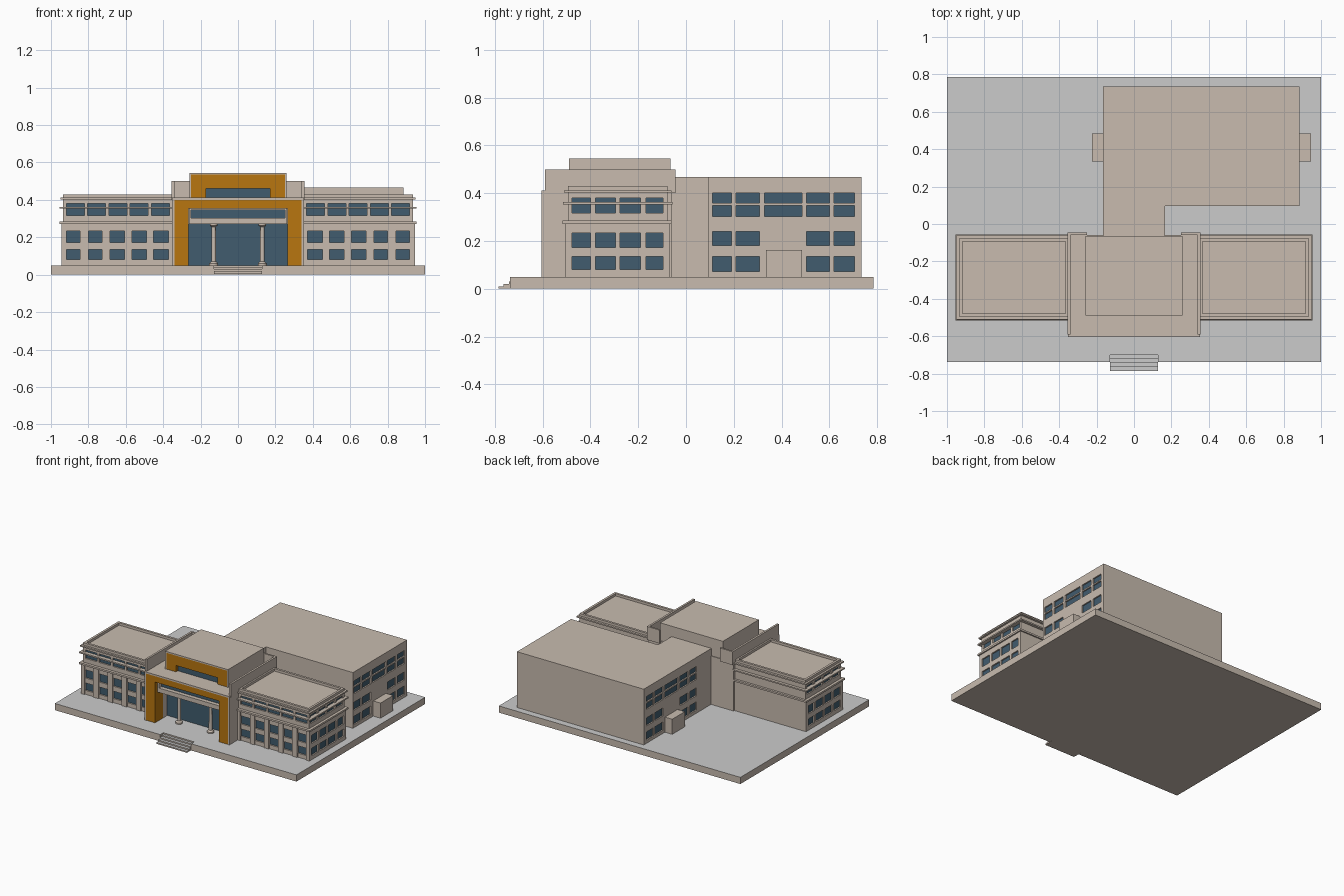
import bpy, bmesh
from math import radians, tau
from mathutils import Matrix, Vector

if "Cube" in bpy.data.objects:
    bpy.data.objects.remove(bpy.data.objects["Cube"])


def material(name, rgb):
    m = bpy.data.materials.new(name)
    m.diffuse_color = (*rgb, 1)
    m.use_nodes = True
    m.node_tree.nodes["Principled BSDF"].inputs["Base Color"].default_value = m.diffuse_color
    return m


TAN = material("stone", (0.58, 0.50, 0.43))
ORANGE = material("ochre", (0.48, 0.18, 0.005))
GLASS = material("glass", (0.053, 0.107, 0.156))


def finish(name, bm, mat):
    bmesh.ops.recalc_face_normals(bm, faces=bm.faces)
    me = bpy.data.meshes.new(name)
    bm.to_mesh(me)
    bm.free()
    if mat:
        me.materials.append(mat)
    ob = bpy.data.objects.new(name, me)
    bpy.context.collection.objects.link(ob)
    return ob


def mirror(ob):
    ob.modifiers.new("Mirror", "MIRROR").use_axis[0] = True


def boxes(name, items, mat=TAN, mirrored=False):
    """One object made of boxes (x0, x1, y0, y1, z0, z1)."""
    bm = bmesh.new()
    for x0, x1, y0, y1, z0, z1 in items:
        mid = Vector((x0 + x1, y0 + y1, z0 + z1)) / 2
        size = (x1 - x0, y1 - y0, z1 - z0)
        bmesh.ops.create_cube(bm, size=1, matrix=Matrix.LocRotScale(mid, None, size))
    ob = finish(name, bm, mat)
    if mirrored:
        mirror(ob)
    return ob


def extruded(name, outline, z0, z1, mat=TAN):
    bm = bmesh.new()
    face = bm.faces.new([bm.verts.new((x, y, z0)) for x, y in outline])
    new = bmesh.ops.extrude_face_region(bm, geom=[face])["geom"]
    bmesh.ops.translate(bm, vec=(0, 0, z1 - z0),
                        verts=[v for v in new if isinstance(v, bmesh.types.BMVert)])
    return finish(name, bm, mat)


def windows(wall, axis, at, inward, cols, rows):
    """Cut recessed openings in one wall plane; returns cutter boxes and panes."""
    def slab(d0, d1):
        lo, hi = sorted((at + inward * d0, at + inward * d1))
        for a, b in cols:
            for z0, z1 in rows:
                yield (lo, hi, a, b, z0, z1) if axis == "x" else (a, b, lo, hi, z0, z1)
    return list(slab(-0.03, 0.014)), list(slab(0.010, 0.018))


def cut(wall, sets, mirrored=False):
    cutter = boxes(wall.name + "_cutter", sum((s[0] for s in sets), []))
    cutter.hide_render = True
    cutter.hide_viewport = True
    mod = wall.modifiers.new("Openings", "BOOLEAN")
    mod.operation, mod.object, mod.solver = "DIFFERENCE", cutter, "EXACT"
    if mirrored:
        mirror(wall)
    boxes(wall.name + "_panes", sum((s[1] for s in sets), []), GLASS, mirrored)


def grey_tops(ob):
    ob.data.materials.append(None)
    for p in ob.data.polygons:
        p.material_index = int(p.normal.z > 0.5)


# Plinth with a notch for the steps
F = -0.737
grey_tops(extruded("plinth", [(-1, F), (-0.128, F), (-0.128, -0.70), (0.128, -0.70),
                              (0.128, F), (1, F), (1, 0.785), (-1, 0.785)], 0, 0.05))
grey_tops(boxes("entrance_steps", [(-0.127, 0.127, -0.785 + 0.022 * i, -0.70, 0, 0.01 * (i + 1))
                                   for i in range(4)]))

# Rear hall and its link to the front
hall = extruded("rear_hall", [(-0.165, -0.065), (0.165, -0.065), (0.165, 0.095), (0.885, 0.095),
                              (0.885, 0.735), (-0.165, 0.735)], 0.05, 0.467)
narrow = [(0.11, 0.19), (0.21, 0.307), (0.505, 0.60), (0.62, 0.705)]
high = [(0.358, 0.40), (0.303, 0.348)]
low = [(0.18, 0.24), (0.073, 0.135)]
openings = []
for at, inward in ((0.885, -1), (-0.165, 1)):
    openings.append(windows(hall, "x", at, inward, narrow, high + low))
    openings.append(windows(hall, "x", at, inward, [(0.328, 0.485)], high))
cut(hall, openings)
boxes("side_porches", [(0.88, 0.945, 0.335, 0.485, 0.05, 0.163),
                       (-0.225, -0.16, 0.335, 0.485, 0.05, 0.163)])

# Wings: lower storeys, pilasters, upper storey
front_cols = [(0.372 + 0.118 * i, 0.452 + 0.116 * i) for i in range(5)]
wide_cols = [(0.367 + 0.1135 * i, 0.463 + 0.1135 * i) for i in range(5)]
end_cols = [(-0.478, -0.40), (-0.378, -0.295), (-0.277, -0.19), (-0.168, -0.097)]
low_rows, top_row = [(0.08, 0.135), (0.172, 0.233)], [(0.317, 0.38)]

lower = boxes("wing_lower_storeys", [(0.345, 0.945, -0.498, -0.07, 0.05, 0.275)])
cut(lower, [windows(lower, "y", -0.498, 1, front_cols, low_rows),
            windows(lower, "x", 0.945, -1, end_cols, low_rows)], True)
edges = [0.345] + [e for c in front_cols for e in c] + [0.945]
boxes("wing_pilasters", [(edges[i], edges[i + 1], -0.506, -0.495, 0.05, 0.275)
                         for i in range(0, len(edges), 2)], TAN, True)

upper = boxes("wing_upper_storey", [(0.345, 0.935, -0.495, -0.077, 0.28, 0.41)])
cut(upper, [windows(upper, "y", -0.495, 1, wide_cols, top_row),
            windows(upper, "x", 0.935, -1, end_cols, top_row)], True)

# Wing ledges and roof parapet
boxes("wing_ledges", [(0.345, 0.955, -0.516, -0.06, 0.272, 0.285),
                      (0.345, 0.955, -0.514, -0.056, 0.353, 0.363),
                      (0.345, 0.950, -0.510, -0.060, 0.402, 0.412)], TAN, True)
boxes("wing_parapet", [(0.352, 0.935, -0.495, -0.478, 0.41, 0.43),
                       (0.352, 0.935, -0.094, -0.077, 0.41, 0.43),
                       (0.352, 0.367, -0.478, -0.094, 0.41, 0.43),
                       (0.918, 0.935, -0.478, -0.094, 0.41, 0.43)], TAN, True)

# Central block: body, side skins, roof, fins
boxes("central_body", [(-0.352, 0.352, -0.45, -0.06, 0.05, 0.405),
                       (-0.352, 0.352, -0.605, -0.06, 0.40, 0.412)])
boxes("central_side_walls", [(0.34, 0.352, -0.605, -0.44, 0.05, 0.405),
                             (0.265, 0.345, -0.51, -0.44, 0.05, 0.40)], TAN, True)
boxes("roof_fins", [(0.340, 0.355, -0.59, -0.045, 0.40, 0.50),
                    (0.25, 0.355, -0.058, -0.045, 0.40, 0.50)], TAN, True)

# Ochre portal, lintel box and glazing
boxes("portal_frame", [(-0.34, -0.265, -0.603, -0.508, 0.05, 0.40),
                       (0.265, 0.34, -0.603, -0.508, 0.05, 0.40),
                       (-0.265, 0.265, -0.603, -0.45, 0.355, 0.40)], ORANGE)
boxes("lintel_box", [(-0.262, 0.262, -0.575, -0.45, 0.27, 0.303),
                     (-0.262, 0.262, -0.575, -0.45, 0.347, 0.356),
                     (-0.262, -0.25, -0.575, -0.45, 0.303, 0.347),
                     (0.25, 0.262, -0.575, -0.45, 0.303, 0.347)])
boxes("entrance_glazing", [(-0.265, 0.265, -0.458, -0.448, 0.05, 0.272),
                           (-0.25, 0.25, -0.545, -0.535, 0.30, 0.35)], GLASS)

# Turned entrance columns
bm = bmesh.new()
profile = [(0, 0.05), (0.024, 0.05), (0.024, 0.06), (0.013, 0.07),
           (0.011, 0.255), (0.02, 0.262), (0.02, 0.272), (0, 0.272)]
verts = [bm.verts.new((0.13 + r, -0.51, z)) for r, z in profile]
rim = [bm.edges.new(pair) for pair in zip(verts, verts[1:])]
bmesh.ops.spin(bm, geom=verts + rim, cent=(0.13, -0.51, 0), axis=(0, 0, 1),
               angle=tau, steps=24, use_duplicate=False)
bmesh.ops.remove_doubles(bm, verts=bm.verts, dist=0.0002)
columns = finish("entrance_columns", bm, TAN)
bpy.context.view_layer.objects.active = columns
columns.select_set(True)
bpy.ops.object.shade_smooth_by_angle(angle=radians(30))
mirror(columns)

# Raised upper block with ochre surround and clerestory
boxes("upper_block", [(-0.26, 0.26, -0.45, -0.065, 0.405, 0.545),
                      (-0.26, -0.25, -0.49, -0.45, 0.405, 0.545),
                      (0.25, 0.26, -0.49, -0.45, 0.405, 0.545),
                      (-0.25, 0.25, -0.49, -0.45, 0.535, 0.545)])
boxes("upper_surround", [(-0.25, -0.172, -0.487, -0.45, 0.41, 0.535),
                         (0.172, 0.25, -0.487, -0.45, 0.41, 0.535),
                         (-0.172, 0.172, -0.487, -0.45, 0.46, 0.535)], ORANGE)
boxes("clerestory_glazing", [(-0.172, 0.172, -0.466, -0.448, 0.41, 0.462)], GLASS)
